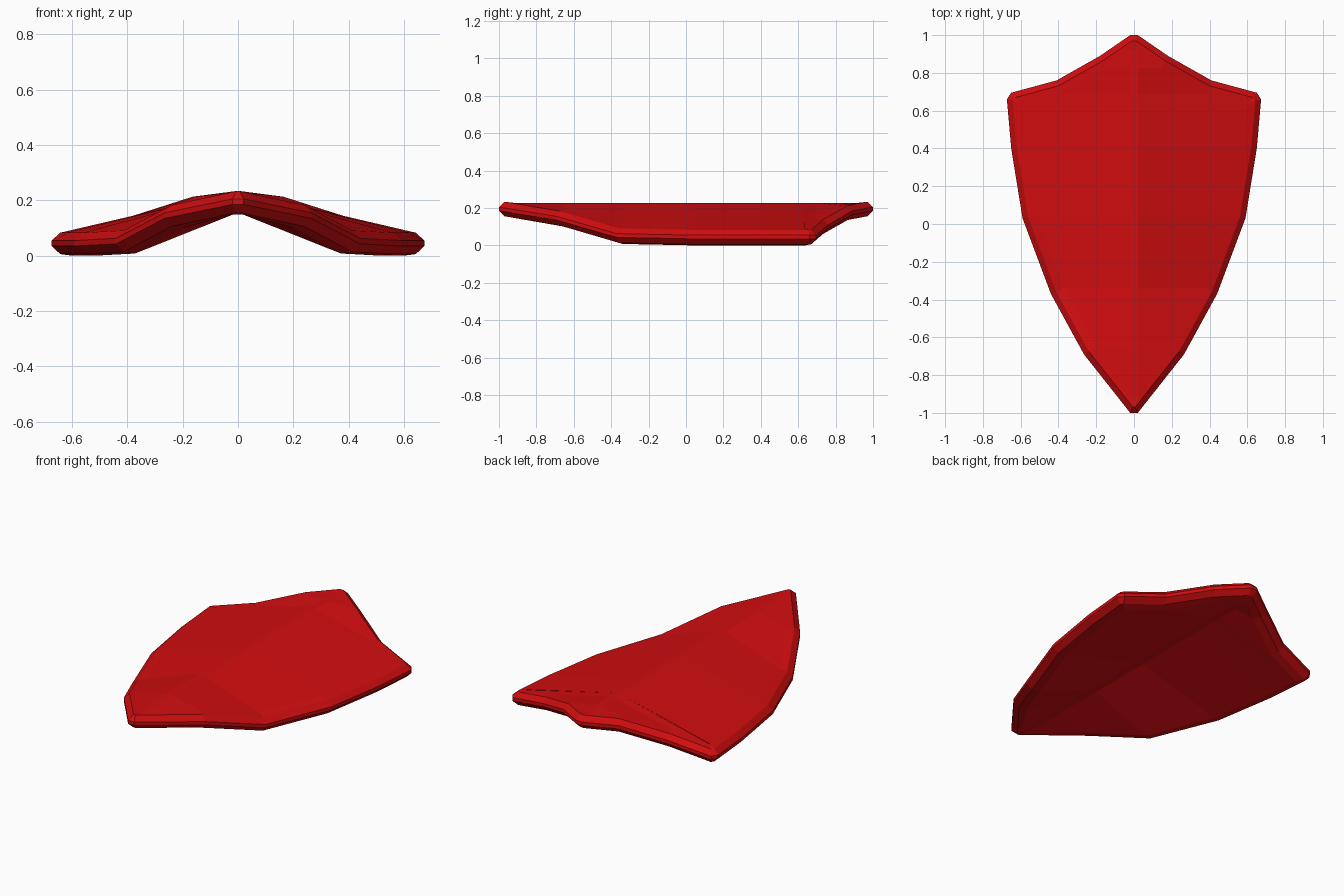
import bpy, bmesh
from mathutils import Vector

cube = bpy.data.objects.get("Cube")
if cube:
    bpy.data.objects.remove(cube, do_unlink=True)

# Left half of the outline from back tip to front tip: x, y, underside height
HALF = [(.02, 1, .15), (.18, .89, .13), (.41, .76, .055), (.65, .695, 0),
        (.673, .66, 0), (.65, .4, 0), (.59, .03, 0), (.44, -.37, .008),
        (.265, -.69, .1), (.02, -1, .15)]
N = len(HALF)
CORNER = 3          # the shoulder is a short edge between points 3 and 4
RIDGE_X = .02       # half width of the flat strip along the spine
RIDGE_TOP, RIDGE_UNDER = .228, .148


def mirrored(points):
    return points + [(-x, y, z) for x, y, z in reversed(points)]


def inset(d, lift):
    """Offset the outline inwards by d and raise it by lift."""
    loop = [Vector(p[:2]) for p in mirrored(HALF)]
    out = []
    for i in range(N):
        p = loop[i]
        a = (p - loop[i - 1]).normalized()
        b = (loop[i + 1] - p).normalized()
        na, nb = Vector((a.y, -a.x)), Vector((b.y, -b.x))
        q = p + (na + nb) * d / (1 + na.dot(nb))
        out.append([max(q.x, RIDGE_X) if d > .05 else q.x, q.y, HALF[i][2] + lift])
    s, t = out[CORNER], out[CORNER + 1]
    if s[1] <= t[1] or s[0] > t[0]:     # collapsed shoulder edge
        mid = [(u + v) / 2 for u, v in zip(s, t)]
        out[CORNER], out[CORNER + 1] = mid, list(mid)
    return out


# Cross-section rings from the underside, round the rim, to the upper face
under_inner = inset(.075, 0)
top_outer = inset(.03, .083)
top_inner = inset(.075, .083)
for p, q in zip(top_inner, top_outer):
    f = min(1, max(0, 1 - (p[0] - RIDGE_X) / max(q[0] - RIDGE_X, .01)))
    p[2] = q[2] + (RIDGE_TOP - q[2]) * f
for ring, z in ((under_inner, RIDGE_UNDER), (top_inner, RIDGE_TOP)):
    ring[0][2] = ring[-1][2] = z
rings = [under_inner, inset(.03, .006), inset(0, .035), inset(0, .055),
         top_outer, top_inner]

bm = bmesh.new()
loops = [[bm.verts.new(p) for p in mirrored(r)] for r in rings]
for lo, hi in zip(loops, loops[1:]):
    for i in range(2 * N):
        j = (i + 1) % (2 * N)
        bm.faces.new((lo[i], lo[j], hi[j], hi[i]))


def fill(loop, ridge_z):
    """Close a ring with two sloping sides and a narrow flat spine."""
    right, left = loop[:N], loop[:N - 1:-1]
    spine = [[bm.verts.new((s * RIDGE_X, v.co.y, ridge_z)) for v in right[1:-1]]
             for s in (1, -1)]
    for side, rail in zip((right, left), spine):
        rail.insert(0, side[0])
        rail.append(side[-1])
        for i in range(N - 1):
            quad = [side[i], side[i + 1], rail[i + 1], rail[i]]
            bm.faces.new(list(dict.fromkeys(quad)))
    for i in range(N - 1):
        bm.faces.new((spine[0][i], spine[0][i + 1], spine[1][i + 1], spine[1][i]))


fill(loops[0], RIDGE_UNDER)
fill(loops[-1], RIDGE_TOP)
bmesh.ops.remove_doubles(bm, verts=bm.verts, dist=.0005)
bmesh.ops.recalc_face_normals(bm, faces=bm.faces)

# Shield body
mesh = bpy.data.meshes.new("shield_body")
bm.to_mesh(mesh)
bm.free()
shield = bpy.data.objects.new("shield_body", mesh)
bpy.context.collection.objects.link(shield)

# Single red colour
red = bpy.data.materials.new("bright_red")
red.use_nodes = True
colour = (.64, .004, .005, 1)
red.diffuse_color = colour
for node in red.node_tree.nodes:
    if node.type == 'BSDF_PRINCIPLED':
        node.inputs["Base Color"].default_value = colour
mesh.materials.append(red)
